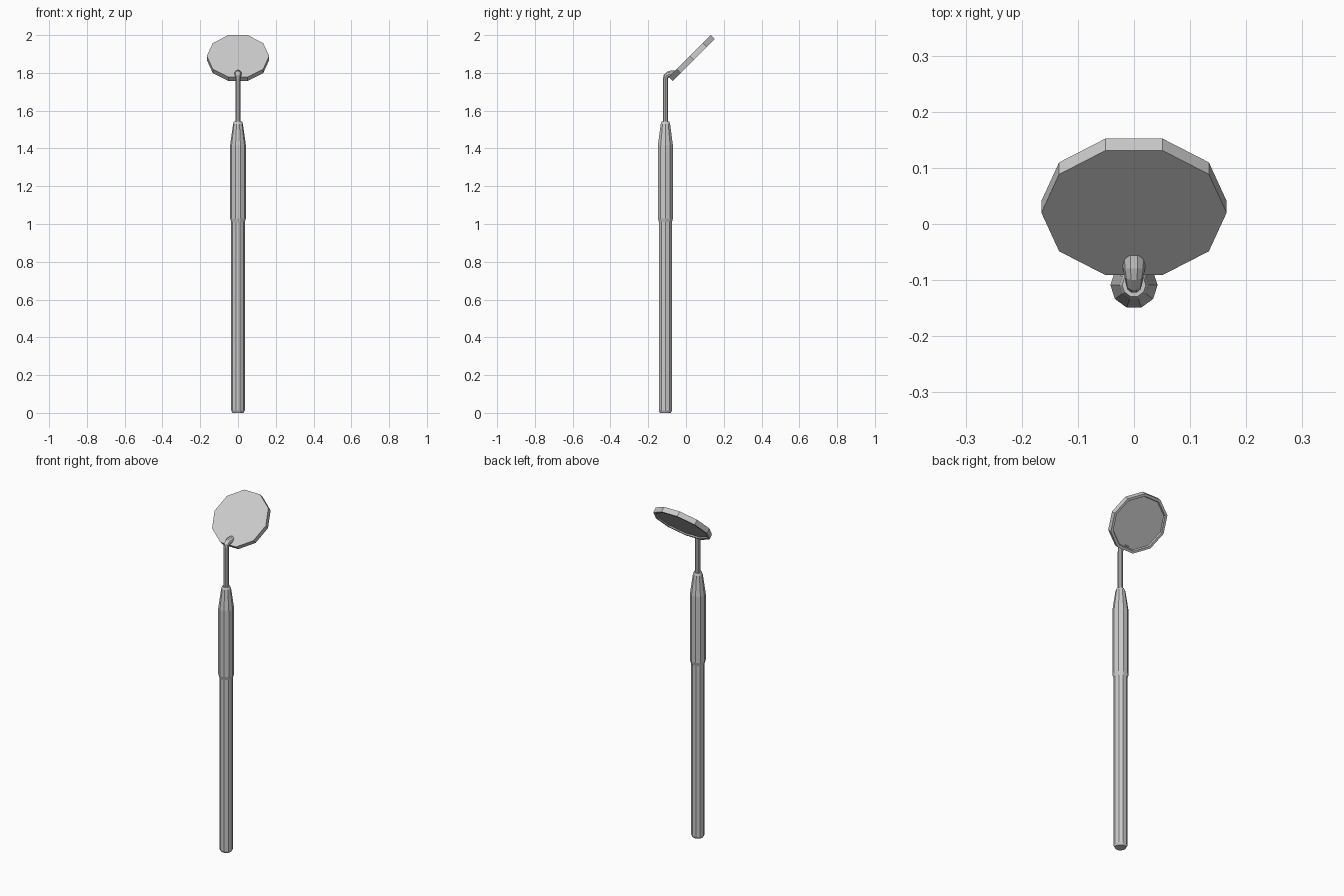
import bpy
import bmesh
from math import sin, cos, pi, radians
from mathutils import Vector

if "Cube" in bpy.data.objects:
    bpy.data.objects.remove(bpy.data.objects["Cube"])


def loft(name, rings, sides):
    """Skin rings given as (y, z, radius, lean angle of axis from z towards y)."""
    bm = bmesh.new()
    loops = []
    for y, z, r, lean in rings:
        a = radians(lean)
        side = Vector((0, cos(a), -sin(a)))
        loops.append([bm.verts.new(Vector((0, y, z))
                                   + Vector((1, 0, 0)) * r * cos(2 * pi * i / sides)
                                   + side * r * sin(2 * pi * i / sides))
                      for i in range(sides)])
    for lo, hi in zip(loops, loops[1:]):
        for i in range(sides):
            j = (i + 1) % sides
            bm.faces.new((lo[i], lo[j], hi[j], hi[i]))
    bm.faces.new(loops[0][::-1])
    bm.faces.new(loops[-1])
    mesh = bpy.data.meshes.new(name)
    bm.to_mesh(mesh)
    bm.free()
    obj = bpy.data.objects.new(name, mesh)
    bpy.context.collection.objects.link(obj)
    return obj


AXIS_Y = -0.109

# Handle with thicker grip and tapered collar
handle_profile = [(0, 0.030), (0.012, 0.036), (1.01, 0.036), (1.03, 0.042),
                  (1.415, 0.042), (1.53, 0.026), (1.543, 0.021)]
loft("handle", [(AXIS_Y, z, r, 0) for z, r in handle_profile], 10)

# Thin stem bending into the mirror and flaring at its tip
loft("stem", [(AXIS_Y, 1.52, 0.014, 0), (AXIS_Y, 1.768, 0.014, 0),
              (-0.105, 1.783, 0.015, 30), (-0.093, 1.792, 0.017, 65),
              (-0.078, 1.794, 0.020, 85), (-0.056, 1.794, 0.021, 90)], 10)

# Mirror head: tilted decagonal disc with shallow recess on the underside
TILT = -45
top = Vector((0, 0.020, 1.889))
normal = Vector((0, sin(radians(TILT)), cos(radians(TILT))))
disc_profile = [(-0.023, 0.147), (-0.030, 0.151), (-0.030, 0.165), (0, 0.165)]
rings = []
for offset, radius in disc_profile:
    c = top + normal * offset
    rings.append((c.y, c.z, radius, TILT))
loft("mirror_head", rings, 10)
